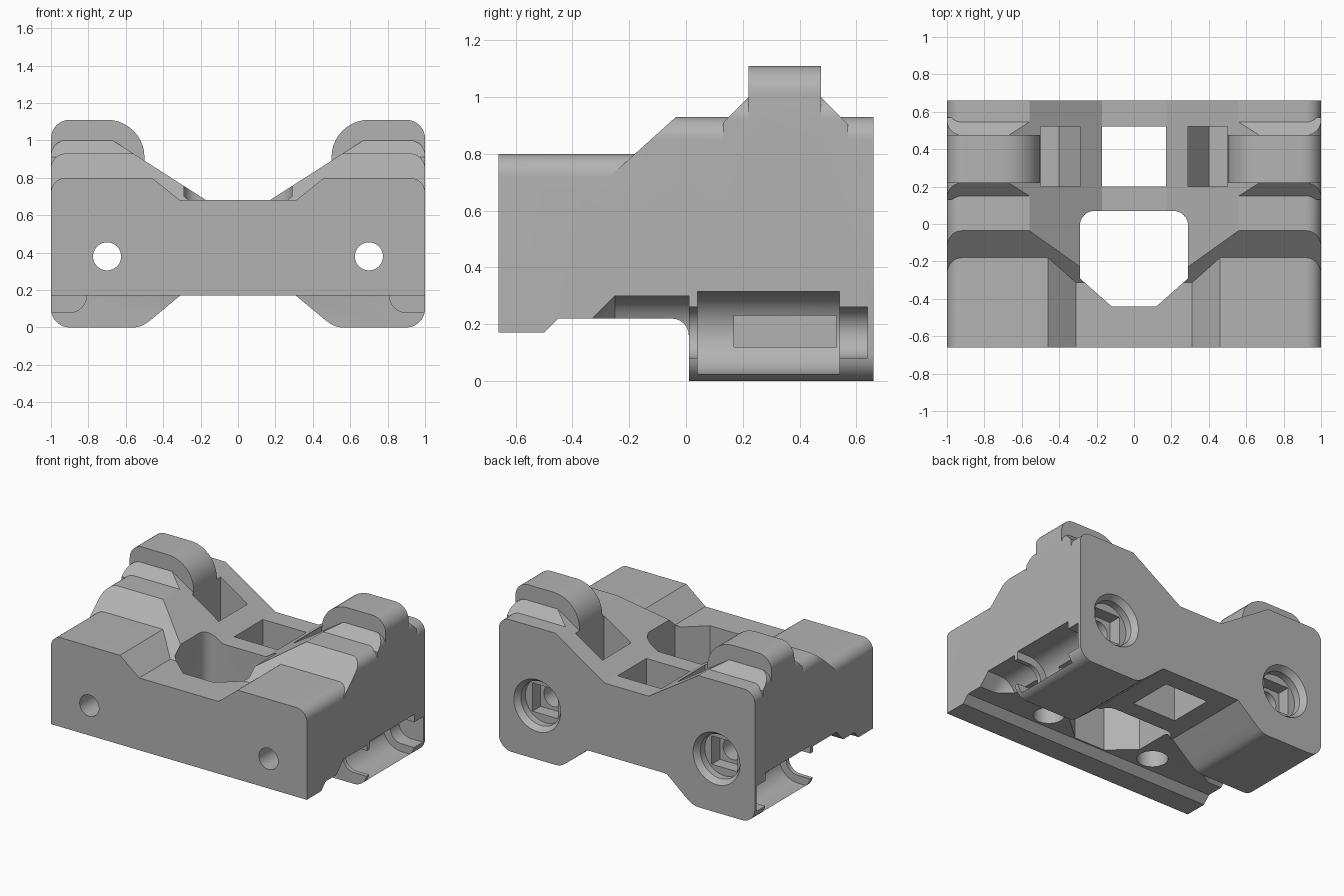
import bpy, bmesh, math
from mathutils import Vector

cube = bpy.data.objects.get("Cube")
if cube:
    bpy.data.objects.remove(cube, do_unlink=True)

grey = bpy.data.materials.new("mid_grey")
grey.use_nodes = True
shade = (0.45, 0.45, 0.45, 1)
grey.diffuse_color = shade
grey.node_tree.nodes["Principled BSDF"].inputs["Base Color"].default_value = shade


def arc(cx, cy, r, a0, a1, n=10):
    """Points along an arc, angles in degrees."""
    angles = [math.radians(a0 + (a1 - a0) * i / n) for i in range(n + 1)]
    return [(cx + r * math.cos(a), cy + r * math.sin(a)) for a in angles]


def mirrored(half):
    """Close a half outline by reflecting it across the first axis."""
    return half + [(-a, b) for a, b in reversed(half)]


def flip(points):
    return [(-a, b) for a, b in points]


def prism(name, points, axis, t0, t1, end=None, planes=()):
    """Extrude an outline along an axis, then trim it by planes."""
    place = {"x": lambda p, t: (t, p[0], p[1]),
             "y": lambda p, t: (p[0], t, p[1]),
             "z": lambda p, t: (p[0], p[1], t)}[axis]
    bm = bmesh.new()
    a = [bm.verts.new(place(p, t0)) for p in points]
    b = [bm.verts.new(place(p, t1)) for p in (end or points)]
    bm.faces.new(a)
    bm.faces.new(b[::-1])
    for i in range(len(a)):
        j = (i + 1) % len(a)
        bm.faces.new((a[i], b[i], b[j], a[j]))
    for co, normal in planes:
        bmesh.ops.bisect_plane(bm, geom=bm.verts[:] + bm.edges[:] + bm.faces[:],
                               plane_co=Vector(co), plane_no=Vector(normal), clear_outer=True)
        bmesh.ops.holes_fill(bm, edges=[e for e in bm.edges if e.is_boundary], sides=0)
    bmesh.ops.recalc_face_normals(bm, faces=bm.faces[:])
    mesh = bpy.data.meshes.new(name)
    bm.to_mesh(mesh)
    bm.free()
    mesh.materials.append(grey)
    obj = bpy.data.objects.new(name, mesh)
    bpy.context.collection.objects.link(obj)
    return obj


def combine(body, tool, operation):
    mod = body.modifiers.new(operation, "BOOLEAN")
    mod.operation = operation
    mod.solver = "EXACT"
    mod.object = tool
    bpy.context.view_layer.objects.active = body
    bpy.ops.object.modifier_apply(modifier=mod.name)
    bpy.data.objects.remove(tool, do_unlink=True)


def cut(points, axis, t0, t1, end=None):
    combine(body, prism("cutter", points, axis, t0, t1, end), "DIFFERENCE")


def cut_pair(points, axis, t0, t1, end=None):
    cut(points, axis, t0, t1, end)
    cut(flip(points), axis, t0, t1, flip(end) if end else None)


def box(a0, a1, b0, b1):
    return [(a0, b0), (a1, b0), (a1, b1), (a0, b1)]


def circle(cx, cy, r):
    return arc(cx, cy, r, 0, 360, 40)[:-1]


def channel(r):
    """Round-backed groove open to the side."""
    return arc(0.9, 0.17, r, 90, 270, 16) + [(1.1, 0.17 - r), (1.1, 0.17 + r)]


# Rear block: V-shaped saddle on top, two feet below, sloped front
rear = [(0.31, 0.17), (0.46, 0.045)] + arc(0.56, 0.12, 0.12, 235, 270, 5) \
    + arc(0.9, 0.1, 0.1, -90, 0) + arc(0.92, 0.85, 0.08, 0, 90) + [(0.56, 0.93), (0.17, 0.68)]
body = prism("carriage_body", mirrored(rear), "y", -0.36, 0.66,
             planes=[((0, -0.18, 0.80), (0, -0.9, 1))])

# Lower front block
front = [(1, 0.17)] + arc(0.92, 0.72, 0.08, 0, 90) + [(0.46, 0.8), (0.31, 0.68)]
combine(body, prism("front_block", mirrored(front), "y", -0.66, 0), "UNION")

# Shoulders and rounded humps on each side
shoulder = [(0.56, 0.6), (0.56, 0.93), (0.67, 1.0)] + arc(0.92, 0.92, 0.08, 90, 0) + [(1, 0.6)]
hump = [(0.5, 0.7)] + arc(0.7, 0.91, 0.2, 180, 90) + arc(0.9, 1.01, 0.1, 90, 0) + [(1, 0.7)]
slopes = [((0, 0.15, 0.93), (0, -1, 1)), ((0, 0.545, 0.93), (0, 1, 1))]
for side in (lambda p: p, flip):
    combine(body, prism("shoulder", side(shoulder), "y", 0.13, 0.57, planes=slopes), "UNION")
    combine(body, prism("hump", side(hump), "y", 0.22, 0.475), "UNION")

# Underside relief with a filleted rear end
relief = [(-0.77, -0.1), (-0.45, 0.22)] + arc(-0.05, 0.16, 0.06, 90, 0, 6) + [(0.01, -0.1)]
cut(relief, "x", -1.2, 1.2)

# Central opening and rear window
opening = [(0.12, -0.44), (0.29, -0.29)] + arc(0.21, -0.01, 0.08, 0, 90, 8)
cut(mirrored(opening), "z", -0.2, 1.3)
cut(box(-0.17, 0.17, 0.2, 0.52), "z", -0.2, 1.3)

# Pockets beneath the humps
cut_pair([(0.29, 0.9), (0.29, 0.66), (0.4, 0.5), (0.5, 0.5), (0.5, 0.9)], "y", 0.2, 0.52)

# Screw holes with stepped rear recesses
cut_pair(circle(0.7, 0.38, 0.075), "y", -0.8, 0.8)
cut_pair(circle(0.7, 0.38, 0.155), "y", 0.62, 0.67, circle(0.7, 0.38, 0.19))
cut_pair(circle(0.7, 0.38, 0.155), "y", 0.57, 0.63)
cut_pair(box(0.6, 0.8, 0.28, 0.48), "y", 0.48, 0.58)

# Blind holes in the underside
cut_pair(circle(0.43, -0.33, 0.1), "z", 0.1, 0.42)

# Side grooves: flared lead-in, narrow channel, wide seat and inner slot
cut_pair(channel(0.04), "y", -0.34, -0.25, channel(0.13))
cut_pair(channel(0.13), "y", -0.251, 0.01)
cut_pair(channel(0.09), "y", 0.0, 0.64)
cut_pair(channel(0.145), "y", 0.04, 0.54)
cut_pair(box(0.72, 0.9, 0.12, 0.23), "y", 0.17, 0.53)

# Smooth the curves, keep the edges crisp
bpy.ops.object.select_all(action="DESELECT")
body.select_set(True)
bpy.context.view_layer.objects.active = body
bpy.ops.object.shade_smooth_by_angle(angle=math.radians(25))
